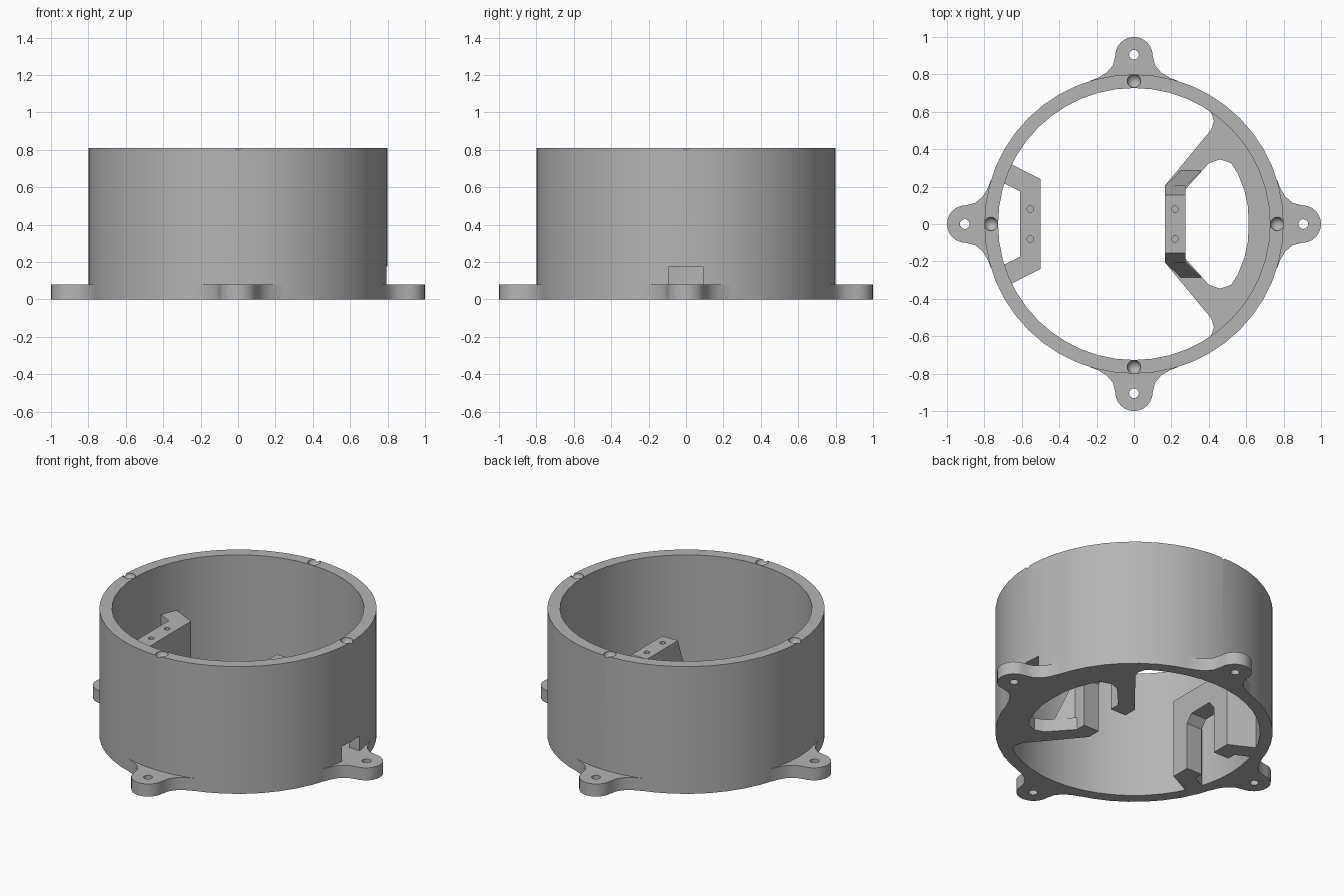
import bpy, bmesh
from math import sin, cos, pi, radians
from mathutils import Matrix, Vector

if "Cube" in bpy.data.objects:
    bpy.data.objects.remove(bpy.data.objects["Cube"], do_unlink=True)

grey = bpy.data.materials.new("plain_grey")
grey.use_nodes = True
GREY = (0.46, 0.46, 0.46, 1)
grey.diffuse_color = GREY
grey.node_tree.nodes["Principled BSDF"].inputs["Base Color"].default_value = GREY

R_OUT, R_IN, HEIGHT, BASE = 0.8, 0.727, 0.81, 0.08
BRACKET_TOP = 0.5


def finish(name, bm):
    bmesh.ops.recalc_face_normals(bm, faces=bm.faces)
    mesh = bpy.data.meshes.new(name)
    bm.to_mesh(mesh)
    bm.free()
    mesh.materials.append(grey)
    obj = bpy.data.objects.new(name, mesh)
    bpy.context.collection.objects.link(obj)
    return obj


def loft(bm, start, end):
    """Solid between two matching outlines."""
    a = [bm.verts.new(p) for p in start]
    b = [bm.verts.new(p) for p in end]
    n = len(a)
    bm.faces.new(a[::-1])
    bm.faces.new(b)
    for i in range(n):
        bm.faces.new((a[i], a[(i + 1) % n], b[(i + 1) % n], b[i]))


def plan_solid(name, outline, z0, z1):
    bm = bmesh.new()
    loft(bm, [(x, y, z0) for x, y in outline], [(x, y, z1) for x, y in outline])
    return finish(name, bm)


def circle(r, n, cx=0, cy=0):
    return [(cx + r * cos(2 * pi * i / n), cy + r * sin(2 * pi * i / n)) for i in range(n)]


def cut(target, cutters):
    """Subtract the cutters and delete them."""
    for c in cutters:
        c.hide_render = True
        mod = target.modifiers.new("cut", 'BOOLEAN')
        mod.operation, mod.solver, mod.object = 'DIFFERENCE', 'EXACT', c
    bpy.context.view_layer.update()
    graph = bpy.context.evaluated_depsgraph_get()
    mesh = bpy.data.meshes.new_from_object(target.evaluated_get(graph))
    target.modifiers.clear()
    target.data = mesh
    for c in cutters:
        bpy.data.objects.remove(c, do_unlink=True)


def smooth(obj):
    bpy.ops.object.select_all(action='DESELECT')
    obj.select_set(True)
    bpy.context.view_layer.objects.active = obj
    bpy.ops.object.shade_smooth_by_angle(angle=radians(30))


def box(name, x0, x1, y0, y1, z0, z1):
    return plan_solid(name, [(x0, y0), (x1, y0), (x1, y1), (x0, y1)], z0, z1)


def mirrored(points):
    return points + [(x, -y) for x, y in reversed(points)]


# Outer wall: open tube with screw dimples in the rim and a cable slot
wall = plan_solid("housing_wall", circle(R_OUT, 48), 0, HEIGHT)
cutters = [plan_solid("bore", circle(R_IN, 48), -0.1, HEIGHT + 0.1),
           box("slot", 0.6, 0.9, -0.09, 0.09, BASE, 0.175)]
for i in range(4):
    bm = bmesh.new()
    spot = Matrix.Rotation(i * pi / 2, 4, 'Z') @ Vector((0.765, 0, HEIGHT))
    bmesh.ops.create_uvsphere(bm, u_segments=20, v_segments=11, radius=0.037,
                              matrix=Matrix.Translation(spot))
    cutters.append(finish("dimple", bm))
cut(wall, cutters)
smooth(wall)

# Four mounting lugs with flared roots and rounded ends
flare = [(0.745, 0.2), (0.765, 0.235), (0.783, 0.19), (0.81, 0.145), (0.85, 0.112)]
tip = [(0.9 + 0.1 * cos(a), 0.1 * sin(a)) for a in [pi / 2 * k / 6 for k in range(6, 0, -1)]]
for i, side in enumerate(("left", "back", "right", "front")):
    lug = plan_solid("mounting_lug_" + side, mirrored(flare + tip + [(1.0, 0.001)]), 0, BASE)
    cut(lug, [plan_solid("bolt_hole", circle(0.026, 16, 0.905), -0.1, 0.2)])
    lug.data.transform(Matrix.Rotation(i * pi / 2, 4, 'Z'))
    smooth(lug)

# Base web: two arms reaching inward around a rounded opening
arm = [(0.39, 0.63), (0.415, 0.59), (0.427, 0.55), (0.413, 0.505), (0.165, 0.205),
       (0.165, 0.12), (0.275, 0.12), (0.275, 0.185), (0.36, 0.28), (0.4, 0.325),
       (0.46, 0.345), (0.52, 0.325), (0.555, 0.27), (0.59, 0.18), (0.61, 0.09), (0.612, 0)]
rim = [(0.76 * cos(radians(a)), 0.76 * sin(radians(a))) for a in range(0, 60, 8)]
for sign, side in ((1, "back"), (-1, "front")):
    web = plan_solid("base_web_" + side, [(x, sign * y) for x, y in arm + rim], 0, BASE)
    smooth(web)

# Left bracket: arch with sloping shoulders
arch = mirrored([(0.205, 0), (0.205, 0.35), (0.155, BRACKET_TOP)])
inner = [(-0.12, 0), (-0.12, 0.31), (-0.08, 0.36), (0.08, 0.36), (0.12, 0.31), (0.12, 0)]
arch = [(0.205, 0), (0.205, 0.35), (0.155, BRACKET_TOP),
        (-0.155, BRACKET_TOP), (-0.205, 0.35), (-0.205, 0)] + inner
bm = bmesh.new()
loft(bm, [(0.165, y, z) for y, z in arch], [(0.275, y, z) for y, z in arch])
left_bracket = finish("left_bracket", bm)

# Slanted braces running down from its shoulders
for s, side in ((1, "back"), (-1, "front")):
    bm = bmesh.new()
    loft(bm, [(0.165, s * 0.205, 0), (0.275, s * 0.2, 0), (0.275, s * 0.2, 0.35), (0.165, s * 0.205, 0.35)],
         [(0.25, s * 0.285, 0), (0.36, s * 0.285, 0), (0.36, s * 0.285, BASE), (0.25, s * 0.285, BASE)])
    finish("bracket_brace_" + side, bm)

# Right bracket: block with angled arms into the wall and an arched window
plan = [(-0.5, 0.24), (-0.68, 0.332), (-0.74, 0.24), (-0.69, 0.215), (-0.61, 0.175)]
outline = plan + [(x, -y) for x, y in reversed(plan)]
right_bracket = plan_solid("right_bracket", outline, 0, BRACKET_TOP)
bm = bmesh.new()
loft(bm, [(-0.64, y, z - 0.01) for y, z in inner], [(-0.4, y, z - 0.01) for y, z in inner])
window = finish("window", bm)

# Screw holes in both bracket tops
for bracket, x, extra in ((left_bracket, 0.22, []), (right_bracket, -0.555, [window])):
    holes = [plan_solid("screw_hole", circle(0.017, 12, x, y), 0.4, 0.6) for y in (-0.08, 0.08)]
    cut(bracket, extra + holes)
